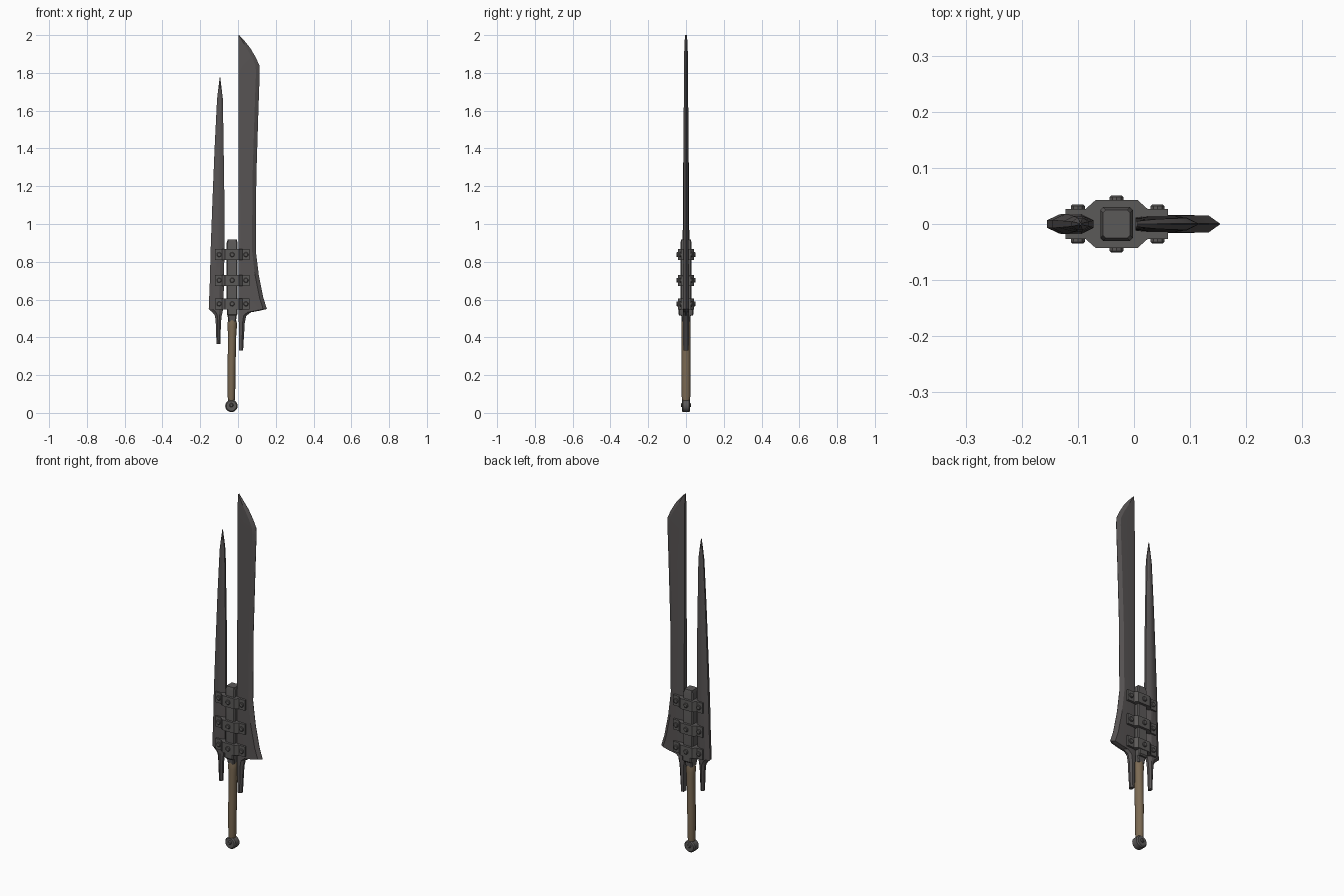
import bpy, bmesh, math
from mathutils import Matrix

cube = bpy.data.objects.get("Cube")
if cube:
    bpy.data.objects.remove(cube, do_unlink=True)


def material(name, rgb):
    m = bpy.data.materials.new(name)
    m.use_nodes = True
    m.diffuse_color = (*rgb, 1)
    b = next(n for n in m.node_tree.nodes if n.type == 'BSDF_PRINCIPLED')
    b.inputs["Base Color"].default_value = (*rgb, 1)
    b.inputs["Roughness"].default_value = 0.6
    return m


STEEL = material("dark steel", (0.095, 0.087, 0.087))
IRON = material("grey iron", (0.105, 0.1, 0.098))
GRIP = material("brown leather", (0.2, 0.145, 0.088))


def finish(bm, name, mat, angle=30):
    bmesh.ops.recalc_face_normals(bm, faces=bm.faces)
    me = bpy.data.meshes.new(name)
    bm.to_mesh(me)
    bm.free()
    me.materials.append(mat)
    ob = bpy.data.objects.new(name, me)
    bpy.context.collection.objects.link(ob)
    bpy.ops.object.select_all(action='DESELECT')
    ob.select_set(True)
    bpy.context.view_layer.objects.active = ob
    bpy.ops.object.shade_smooth_by_angle(angle=math.radians(angle))
    return ob


def loft(name, rings, mat, angle=30):
    """Skin a stack of rings with equal point counts and cap both ends."""
    bm = bmesh.new()
    loops = [[bm.verts.new(p) for p in ring] for ring in rings]
    n = len(loops[0])
    for a, b in zip(loops, loops[1:]):
        for i in range(n):
            j = (i + 1) % n
            bm.faces.new((a[i], a[j], b[j], b[i]))
    bm.faces.new(loops[0][::-1])
    bm.faces.new(loops[-1])
    return finish(bm, name, mat, angle)


def blade_ring(z, x0, x1, t, e0, e1, bevel):
    """Flat section with a bevel at each side; e0, e1 scale the rim thickness."""
    b = min(bevel, 0.35 * (x1 - x0))
    half = [(x0, e0 * t), (x0 + b, t), (x1 - b, t), (x1, e1 * t)]
    return [(x, -y, z) for x, y in half] + [(x, y, z) for x, y in half[::-1]]


def block_ring(z, cx, hx, hy, c):
    """Rectangle with cut corners."""
    pts = [(hx, hy - c), (hx - c, hy), (c - hx, hy), (-hx, hy - c),
           (-hx, c - hy), (c - hx, -hy), (hx - c, -hy), (hx, c - hy)]
    return [(cx + x, y, z) for x, y in pts]


def oval_ring(z, cx, rx, ry, n=16):
    return [(cx + rx * math.cos(2 * math.pi * i / n),
             ry * math.sin(2 * math.pi * i / n), z) for i in range(n)]


def disc(name, x, z, r, hy, mat, sides=12, rim=0.004):
    """Cylinder along y with both rims chamfered."""
    bm = bmesh.new()
    m = Matrix.Translation((x, 0, z)) @ Matrix.Rotation(math.pi / 2, 4, 'X')
    bmesh.ops.create_cone(bm, cap_ends=True, segments=sides, radius1=r,
                          radius2=r, depth=2 * hy, matrix=m)
    rims = [e for e in bm.edges if abs(e.verts[0].co.y - e.verts[1].co.y) < 1e-5]
    bmesh.ops.bevel(bm, geom=rims, offset=rim, segments=1, affect='EDGES')
    return finish(bm, name, mat)


# Large cleaver blade with its tang: z, back x, edge x, half thickness
large = [(.33, .006, .027, .014), (.48, .004, .036, .017), (.515, .003, .044, .017),
         (.533, .003, .07, .016), (.54, .003, .11, .016), (.55, .003, .153, .015),
         (.61, .003, .134, .015), (.73, .003, .11, .015), (.86, .003, .094, .014),
         (1.25, .003, .097, .013), (1.6, .003, .108, .012), (1.8, .003, .115, .011),
         (1.84, .003, .113, .011), (1.88, .003, .095, .01), (1.93, .003, .066, .009),
         (1.97, .003, .034, .007), (2.0, .003, .006, .005)]
loft("large_blade", [blade_ring(z, a, b, t, 0.85, 0.35 if z < .52 else 0.06, .02)
                     for z, a, b, t in large], STEEL, 25)

# Narrow spike blade with its tang
small = [(.365, -.114, -.094, .013), (.48, -.118, -.09, .017), (.515, -.122, -.086, .017),
         (.533, -.136, -.082, .017), (.55, -.155, -.078, .017), (.7, -.149, -.074, .018),
         (.86, -.145, -.072, .018), (1.13, -.135, -.072, .016), (1.4, -.124, -.076, .014),
         (1.66, -.111, -.08, .011), (1.72, -.104, -.087, .007), (1.775, -.097, -.094, .002)]
loft("small_blade", [blade_ring(z, a, b, t, 0.4, 0.4, .022)
                     for z, a, b, t in small], STEEL, 25)

# Central shaft, tapering into the grip
CX = -.031
shaft = [(.485, .02, .022), (.52, .025, .026), (.55, .029, .03), (.9, .029, .03),
         (.918, .024, .025)]
loft("shaft", [block_ring(z, CX, hx, hy, .005) for z, hx, hy in shaft], IRON)
collar = [(.515, .024, .035), (.522, .028, .04), (.55, .028, .04)]
loft("collar", [block_ring(z, CX, hx, hy, .006) for z, hx, hy in collar], IRON)

# Leather grip, swelling at the top
grip = [(.06, -.035, .017, .02), (.09, -.035, .02, .023), (.25, -.034, .021, .024),
        (.42, -.031, .022, .024), (.455, -.031, .025, .025), (.475, -.031, .025, .025),
        (.492, -.031, .021, .023)]
loft("grip", [oval_ring(*g) for g in grip], GRIP, 40)

# Round pommel with a pin
disc("pommel", -.035, .037, .033, .022, IRON, 20, .006)
disc("pommel_pin", -.035, .041, .011, .027, IRON)

# Three clamps joining the blades to the shaft, each riveted through
front = [(-.122, .027), (-.086, .027), (-.068, .043), (.006, .043),
         (.024, .027), (.061, .027)]
section = [(x, -y) for x, y in front] + [(x, y) for x, y in front[::-1]]
for i, z in enumerate((.577, .702, .838)):
    loft(f"clamp_{i + 1}", [[(x, y, z + s * .029) for x, y in section]
                            for s in (-1, 1)], IRON)
    for side, x, reach in (("right", -.1, .035), ("middle", CX, .051), ("left", .042, .035)):
        disc(f"rivet_{side}_{i + 1}", x, z, .013, reach, IRON, 10, .003)
